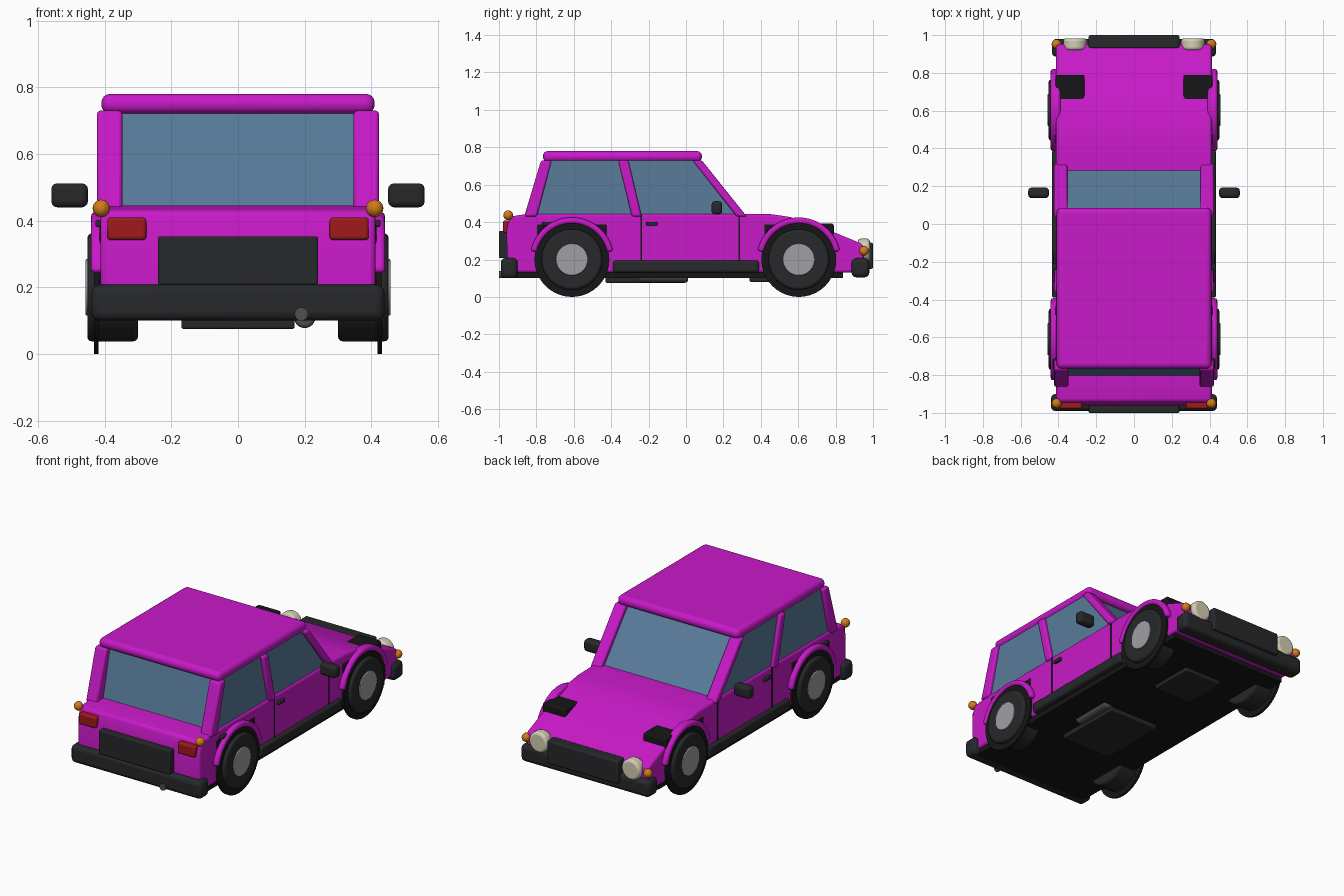
import bpy, bmesh, math
from mathutils import Matrix

if "Cube" in bpy.data.objects:
    bpy.data.objects.remove(bpy.data.objects["Cube"])


def mat(name, r, g, b):
    m = bpy.data.materials.new(name)
    m.diffuse_color = (r, g, b, 1)
    m.use_nodes = True
    m.node_tree.nodes["Principled BSDF"].inputs["Base Color"].default_value = m.diffuse_color
    return m


PAINT = mat("paint", .58, .01, .58)
BLACK = mat("black", .008, .008, .009)
TRIM = mat("trim", .02, .021, .023)
GLASS = mat("glass", .1, .2, .33)
METAL = mat("metal", .35, .35, .37)
STEEL = mat("steel", .08, .08, .08)
RED = mat("red", .35, .01, .01)
AMBER = mat("amber", .65, .2, .01)
LAMP = mat("lamp", .65, .62, .45)


def finish(bm, name, material, bevel=0, segs=3):
    bmesh.ops.recalc_face_normals(bm, faces=bm.faces)
    me = bpy.data.meshes.new(name)
    bm.to_mesh(me)
    bm.free()
    me.materials.append(material)
    ob = bpy.data.objects.new(name, me)
    bpy.context.collection.objects.link(ob)
    if bevel:
        m = ob.modifiers.new("bevel", 'BEVEL')
        m.width, m.segments = bevel, segs
        m.limit_method = 'ANGLE'
        m.angle_limit = math.radians(35)
    return ob


def prism(name, pts, x0, x1, material, bevel=0, segs=3):
    """Side profile (y, z) extruded from x0 to x1."""
    bm = bmesh.new()
    f = bm.faces.new([bm.verts.new((x0, y, z)) for y, z in pts])
    ext = bmesh.ops.extrude_face_region(bm, geom=[f])
    vs = [v for v in ext['geom'] if isinstance(v, bmesh.types.BMVert)]
    bmesh.ops.translate(bm, verts=vs, vec=(x1 - x0, 0, 0))
    return finish(bm, name, material, bevel, segs)


def box(name, xs, ys, zs, material, bevel=0, segs=3):
    (a, b), (c, d) = ys, zs
    return prism(name, [(a, c), (b, c), (b, d), (a, d)], xs[0], xs[1], material, bevel, segs)


def cyl(name, axis, r, start, end, c1, c2, material, bevel=0):
    """Cylinder along x or y; c1, c2 are the other two coordinates."""
    bm = bmesh.new()
    bmesh.ops.create_cone(bm, cap_ends=True, segments=40, radius1=r, radius2=r, depth=abs(end - start))
    mid = (start + end) / 2
    if axis == 'x':
        m = Matrix.Translation((mid, c1, c2)) @ Matrix.Rotation(math.pi / 2, 4, 'Y')
    else:
        m = Matrix.Translation((c1, mid, c2)) @ Matrix.Rotation(math.pi / 2, 4, 'X')
    bm.transform(m)
    return finish(bm, name, material, bevel)


def ball(name, loc, r, material):
    bm = bmesh.new()
    bmesh.ops.create_uvsphere(bm, u_segments=20, v_segments=12, radius=r)
    bm.transform(Matrix.Translation(loc))
    return finish(bm, name, material)


# Lower body, glasshouse and roof
prism("body", [(-.955, .13), (-.96, .36), (-.94, .43), (-.84, .445), (.30, .445), (.46, .442),
               (.56, .427), (.66, .393), (.80, .342), (.94, .285), (.955, .26), (.945, .13)],
      -.412, .412, PAINT, .018)
prism("glasshouse", [(-.805, .43), (-.735, .735), (.045, .735), (.295, .43)], -.402, .402, GLASS)
box("roof", (-.41, .41), (-.765, .085), (.722, .78), PAINT, .026, 4)

# Underside
box("floor", (-.4, .4), (-.93, .84), (.1, .15), BLACK)
box("tank_plate", (-.17, .17), (-.43, 0), (.075, .11), TRIM, .008)
box("engine_plate", (-.13, .13), (.34, .62), (.08, .11), TRIM, .008)
cyl("muffler", 'y', .032, -.25, .01, .2, .11, STEEL, .01)
cyl("exhaust_pipe", 'y', .02, -1, -.25, .19, .12, STEEL)

# Bumpers, grille and rear panel
box("rear_bumper", (-.44, .44), (-.99, -.9), (.1, .208), TRIM, .025)
box("front_bumper", (-.435, .435), (.885, .98), (.105, .208), TRIM, .025)
box("grille", (-.24, .24), (.93, 1), (.15, .29), TRIM, .01)
box("rear_panel", (-.24, .24), (-1, -.94), (.208, .353), TRIM, .006)

WHEELS = {"rear": -.61, "front": .603}

for s, side in ((1, "right"), (-1, "left")):
    def sbox(name, xs, ys, zs, material, bevel=0):
        return box(f"{side}_{name}", (s * xs[0], s * xs[1]), ys, zs, material, bevel)

    def pillar(name, pts, x0):
        prism(f"{side}_{name}", pts, s * x0, s * .423, PAINT, .01, 2)

    # Slanted roof pillars
    pillar("a_pillar", [(.27, .43), (.325, .43), (.085, .73), (.035, .73)], .352)
    pillar("b_pillar", [(-.29, .43), (-.237, .43), (-.308, .73), (-.362, .73)], .38)
    pillar("c_pillar", [(-.865, .43), (-.797, .43), (-.718, .73), (-.775, .73)], .347)

    # Door seams, handles, sill and mirror
    for i, y in enumerate((.285, -.24)):
        sbox(f"door_seam_{i}", (.4, .416), (y - .004, y + .004), (.19, .44), BLACK)
    for i, y in enumerate((-.183, -.74)):
        sbox(f"door_handle_{i}", (.4, .428), (y - .03, y + .03), (.381, .402), TRIM, .006)
    sbox("sill", (.38, .435), (-.39, .39), (.13, .195), TRIM, .014)
    sbox("mirror", (.45, .56), (.137, .193), (.44, .512), TRIM, .018)

    # Wheels, arches and wheel housings
    for end, y in WHEELS.items():
        n = f"{side}_{end}"
        cyl(f"{n}_tire", 'x', .162, s * .3, s * .452, y, .2, TRIM, .014)
        cyl(f"{n}_tire_rim", 'x', .2, s * .418, s * .432, y, .2, BLACK)
        cyl(f"{n}_hub", 'x', .085, s * .44, s * .457, y, .2, METAL, .004)
        arc = [math.radians(12 + 156 * i / 24) for i in range(25)]
        ring = [(y + .225 * math.cos(a), .2 + .225 * math.sin(a)) for a in arc]
        ring += [(y + .193 * math.cos(a), .2 + .193 * math.sin(a)) for a in reversed(arc)]
        prism(f"{n}_arch", ring, s * .39, s * .441, PAINT, .012)
        sbox(f"{end}_wheel_housing", (.262, .415), (y - .187, y + .187), (.13, .392), BLACK, .01)

    # Lights
    cyl(f"{side}_headlight", 'y', .062, .92, .983, s * .312, .25, LAMP, .015)
    ball(f"{side}_front_indicator", (s * .41, .952, .246), .026, AMBER)
    ball(f"{side}_rear_indicator", (s * .41, -.95, .437), .026, AMBER)
    sbox("tail_light", (.275, .392), (-.978, -.92), (.342, .41), RED, .01)

# Smooth shading with sharp edges kept
for ob in bpy.context.collection.objects:
    ob.select_set(True)
    bpy.context.view_layer.objects.active = ob
bpy.ops.object.shade_smooth_by_angle(angle=math.radians(35))
